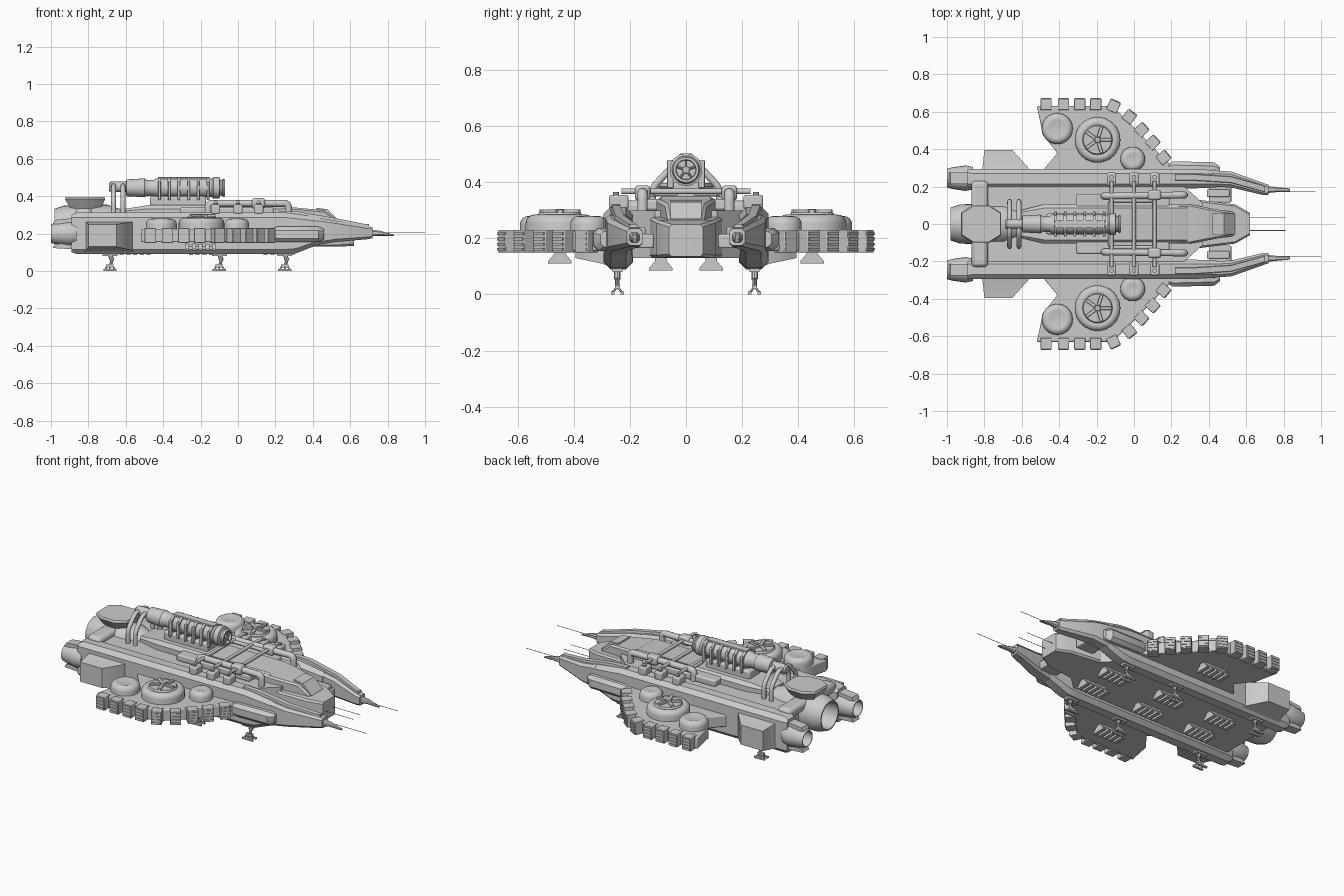
import bpy, bmesh, math
from math import sin, cos, pi, radians
from mathutils import Vector, Matrix


def finish(name, bm, bevel=0, angle=35):
    bmesh.ops.recalc_face_normals(bm, faces=bm.faces)
    me = bpy.data.meshes.new(name)
    bm.to_mesh(me)
    bm.free()
    me.shade_smooth()
    me.set_sharp_from_angle(angle=radians(angle))
    ob = bpy.data.objects.new(name, me)
    bpy.context.collection.objects.link(ob)
    if bevel:
        m = ob.modifiers.new("bevel", 'BEVEL')
        m.width, m.segments, m.limit_method = bevel, 2, 'ANGLE'
    return ob


def skin(name, rings, caps=True, bevel=0, closed=False):
    """Bridge equal-length rings of points into one surface."""
    bm = bmesh.new()
    vs = [[bm.verts.new(p) for p in r] for r in rings]
    n = len(vs[0])
    pairs = list(zip(vs, vs[1:])) + ([(vs[-1], vs[0])] if closed else [])
    for a, b in pairs:
        for i in range(n):
            bm.faces.new((a[i], a[(i + 1) % n], b[(i + 1) % n], b[i]))
    if caps:
        bm.faces.new(vs[0])
        bm.faces.new(vs[-1])
    return finish(name, bm, bevel)


def box(name, c, size, rot=0, bevel=0):
    bm = bmesh.new()
    bmesh.ops.create_cube(bm, size=1)
    bm.transform(Matrix.Translation(c) @ Matrix.Rotation(rot, 4, 'Z') @ Matrix.Diagonal((*size, 1)))
    return finish(name, bm, bevel)


def prism(name, pts, z0, z1, s=1, bevel=0):
    return skin(name, [[(x, y * s, z) for x, y in pts] for z in (z0, z1)], bevel=bevel)


def side_prism(name, pts, y0, y1, bevel=0):
    return skin(name, [[(x, y, z) for x, z in pts] for y in (y0, y1)], bevel=bevel)


def fuselage(name, stations, s=1):
    """Stations (x, y0, y1, z0, z1, chamfer): box sections with cut corners."""
    rings = []
    for x, a, b, lo, hi, c in stations:
        sec = [(a + c, lo), (b - c, lo), (b, lo + c), (b, hi - c),
               (b - c, hi), (a + c, hi), (a, hi - c), (a, lo + c)]
        rings.append([(x, y * s, z) for y, z in sec])
    return skin(name, rings)


def lathe(name, prof, o, axis='X', seg=28, closed=False):
    """Turn a profile of (distance, radius) about an axis through o."""
    rings = []
    for t, r in prof:
        ring = []
        for i in range(seg):
            u, v = r * cos(2 * pi * i / seg), r * sin(2 * pi * i / seg)
            ring.append((o[0] + t, o[1] + u, o[2] + v) if axis == 'X' else (o[0] + u, o[1] + v, o[2] + t))
        rings.append(ring)
    return skin(name, rings, caps=not closed, closed=closed)


def rod(name, a, b, r, seg=8):
    a, b = Vector(a), Vector(b)
    q = (b - a).to_track_quat('Z', 'Y')
    ring = [q @ Vector((r * cos(2 * pi * i / seg), r * sin(2 * pi * i / seg), 0)) for i in range(seg)]
    return skin(name, [[p + e for p in ring] for e in (a, b)])


def pipe(name, pts, r, fillet=0.025):
    """Tube along a path with rounded corners."""
    P = [Vector(p) for p in pts]
    path = [P[0]]
    for a, b, c in zip(P, P[1:], P[2:]):
        s, e = b + (a - b).normalized() * fillet, b + (c - b).normalized() * fillet
        path += [s * (1 - t) ** 2 + b * 2 * t * (1 - t) + e * t * t for t in (0, .25, .5, .75, 1)]
    path.append(P[-1])
    cu = bpy.data.curves.new(name, 'CURVE')
    cu.dimensions, cu.bevel_depth, cu.bevel_resolution, cu.use_fill_caps = '3D', r, 3, True
    sp = cu.splines.new('POLY')
    sp.points.add(len(path) - 1)
    for q, p in zip(sp.points, path):
        q.co = (*p, 1)
    ob = bpy.data.objects.new(name, cu)
    bpy.context.collection.objects.link(ob)
    bpy.ops.object.select_all(action='DESELECT')
    ob.select_set(True)
    bpy.context.view_layer.objects.active = ob
    bpy.ops.object.convert(target='MESH')


# Central hull, raised deck, nose and cockpit
prism("main_hull", [(-0.84, -0.2), (0.27, -0.2), (0.37, -0.11), (0.37, 0.11), (0.27, 0.2), (-0.84, 0.2)], 0.13, 0.30)
fuselage("nose", [(0.3, -0.135, 0.135, 0.13, 0.28, 0.01), (0.54, -0.105, 0.105, 0.13, 0.265, 0.01),
                  (0.62, -0.06, 0.06, 0.135, 0.25, 0.01)])
fuselage("cockpit", [(0.24, -0.105, 0.105, 0.25, 0.345, 0.01), (0.3, -0.105, 0.105, 0.25, 0.34, 0.01),
                     (0.46, -0.075, 0.075, 0.25, 0.325, 0.01), (0.53, -0.065, 0.065, 0.24, 0.275, 0.01)])
side_prism("cockpit_window", [(0.42, 0.28), (0.42, 0.338), (0.48, 0.33), (0.54, 0.27)], -0.055, 0.055)
fuselage("spine_deck", [(-0.62, -0.07, 0.07, 0.28, 0.33, 0.01), (-0.48, -0.105, 0.105, 0.28, 0.352, 0.02),
                        (0.27, -0.105, 0.105, 0.28, 0.352, 0.02), (0.31, -0.1, 0.1, 0.28, 0.33, 0.01)])
box("deck_plate", (-0.06, 0, 0.32), (0.5, 0.32, 0.04), bevel=0.008)
box("cannon_base", (-0.32, 0, 0.37), (0.3, 0.11, 0.06), bevel=0.01)

# Main engine with hollow nozzle, cowl and cross member
lathe("main_engine", [(-0.98, 0.088), (-0.93, 0.105), (-0.7, 0.11), (-0.58, 0.07), (-0.58, 0.01), (-0.85, 0.02),
                      (-0.86, 0.075), (-0.98, 0.08)], (0, 0, 0.245), closed=True)
skin("engine_cowl", [[(x, y, z) for x, y in ((x0, -w * .6), (x0 + .06, -w), (x1 - .06, -w), (x1, -w * .6),
                                            (x1, w * .6), (x1 - .06, w), (x0 + .06, w), (x0, w * .6))]
                     for x0, x1, w, z in ((-0.89, -0.74, 0.06, 0.32), (-0.925, -0.71, 0.1, 0.385), (-0.92, -0.715, 0.095, 0.397))])
box("engine_cross_member", (-0.825, 0, 0.305), (0.09, 0.46, 0.06), bevel=0.02)

# Dorsal cannon with rings and saddle
cannon = [(-0.6, 0.03), (-0.595, 0.045), (-0.5, 0.05), (-0.49, 0.043), (-0.45, 0.043), (-0.44, 0.05), (-0.14, 0.05),
          (-0.13, 0.058), (-0.1, 0.058), (-0.095, 0.042), (-0.085, 0.042), (-0.08, 0.05), (-0.07, 0.045),
          (-0.07, 0.036), (-0.085, 0.034)]
lathe("cannon_barrel", cannon, (0, 0, 0.445))
lathe("cannon_hub", [(-0.09, 0.014), (-0.072, 0.012)], (0, 0, 0.445), seg=12)
for i in range(5):
    a = 2 * pi * i / 5 + pi / 2
    rod("cannon_spoke", (-0.078, 0, 0.445), (-0.078, 0.034 * cos(a), 0.445 + 0.034 * sin(a)), 0.004)
for i in range(6):
    x = -0.42 + i * 0.052
    lathe("cannon_ring", [(-0.008, 0.058), (0.008, 0.058)], (x, 0, 0.445))
    for s in (1, -1):
        box("cannon_ring_clamp", (x, s * 0.056, 0.43), (0.014, 0.022, 0.1), bevel=0.004)

# Wing outline and outer armour block positions (x, y, angle)
wing = [(-0.5, 0.2), (-0.5, 0.27), (-0.41, 0.38), (-0.49, 0.48), (-0.5, 0.54), (-0.52, 0.63), (-0.12, 0.63),
        (-0.05, 0.57), (0.2, 0.31), (0.2, 0.2)]
blocks = [(-0.47, 0.64, 0), (-0.377, 0.64, 0), (-0.29, 0.64, 0), (-0.205, 0.64, 0), (-0.11, 0.63, -25),
          (-0.025, 0.573, -38), (0.04, 0.503, -46), (0.1, 0.435, -46), (0.157, 0.355, -50)]

for s in (1, -1):
    # Side boom and forward arm
    fuselage("side_boom", [(-0.89, 0.2, 0.29, 0.1, 0.3, 0.015), (-0.86, 0.19, 0.295, 0.09, 0.312, 0.025),
                           (0.25, 0.19, 0.295, 0.09, 0.312, 0.025), (0.31, 0.19, 0.295, 0.095, 0.305, 0.025),
                           (0.44, 0.195, 0.287, 0.145, 0.285, 0.02)], s)
    fuselage("forward_arm", [(0.42, 0.2, 0.287, 0.14, 0.285, 0.015), (0.52, 0.195, 0.28, 0.155, 0.27, 0.015),
                             (0.69, 0.155, 0.22, 0.17, 0.24, 0.012), (0.72, 0.155, 0.21, 0.175, 0.235, 0.01)], s)
    prism("boom_rail", [(0.25, 0.225), (0.25, 0.265), (0.5, 0.265), (0.7, 0.2), (0.7, 0.175), (0.48, 0.225)], 0.22, 0.252, s)
    skin("arm_ridge", [[(x, s * y, z) for y, z in ((yc - .022, zt - .04), (yc + .022, zt - .04), (yc + .015, zt), (yc - .015, zt))]
                       for x, yc, zt in ((0.22, 0.25, 0.322), (0.32, 0.25, 0.318), (0.52, 0.237, 0.283), (0.7, 0.187, 0.247))])
    fuselage("arm_pod", [(0.18, 0.27, 0.32, 0.165, 0.225, 0.012), (0.21, 0.27, 0.335, 0.155, 0.237, 0.02),
                         (0.43, 0.26, 0.33, 0.155, 0.237, 0.02), (0.46, 0.26, 0.305, 0.17, 0.225, 0.012)], s)
    box("arm_brace", (0.46, s * 0.165, 0.19), (0.12, 0.1, 0.05), bevel=0.006)
    fuselage("arm_tip", [(0.71, 0.165, 0.203, 0.185, 0.222, 0.008), (0.76, 0.17, 0.197, 0.19, 0.215, 0.006),
                         (0.835, 0.174, 0.19, 0.187, 0.194, 0.002)], s)
    rod("arm_antenna", (0.75, s * 0.172, 0.205), (1.0 if s < 0 else 0.97, s * 0.172, 0.205), 0.0016, 5)
    rod("nose_antenna", (0.6, s * 0.035, 0.19), (0.81, s * 0.035, 0.19), 0.0016, 5)

    # Rear flank housing and side engine
    skin("flank_housing", [[(x, s * y, z) for x, z in ((x0, z0), (x1, z0), (x1, z1), (x0, z1))]
                           for y, x0, x1, z0, z1 in ((0.27, -0.83, -0.56, 0.1, 0.27), (0.3, -0.81, -0.565, 0.11, 0.262),
                                                     (0.395, -0.8, -0.65, 0.13, 0.25))])
    lathe("side_engine", [(-1, 0.05), (-0.97, 0.058), (-0.9, 0.068), (-0.86, 0.06), (-0.86, 0.01), (-0.93, 0.015),
                          (-0.93, 0.045), (-1, 0.045)], (0, s * 0.245, 0.2), closed=True)
    for z in (0.265, 0.135):
        side_prism("engine_shroud", [(-0.99, z - .012), (-0.86, z - .02), (-0.86, z + .02), (-0.98, z + .008)],
                   s * 0.215, s * 0.275)

    # Wing plate with armour blocks and louvres
    prism("wing", wing, 0.155, 0.226, s, bevel=0.006)
    for x, y, a in blocks:
        r = radians(a) * s
        box("wing_armour_block", (x, s * y, 0.19), (0.06, 0.06, 0.08), r, bevel=0.003)
        n = Vector((-sin(r) * s, cos(r) * s, 0)) * 0.028
        for k in range(4):
            box("armour_louvre", (x + n.x, s * y + n.y, 0.162 + k * 0.018), (0.052, 0.012, 0.009), r)

    # Wing tanks
    for x, y, r, h in ((-0.41, 0.51, 0.083, 0.055), (-0.195, 0.45, 0.122, 0.06), (-0.007, 0.347, 0.066, 0.055)):
        prof = [(-0.03, r)] + [(h - 0.03 + 0.03 * sin(t * pi / 8), r - 0.03 + 0.03 * cos(t * pi / 8)) for t in range(5)]
        lathe("wing_tank", prof + [(h - 0.003, r - 0.04)], (x, s * y, 0.225), 'Z', 32)
    # Fan on the large tank
    lathe("fan_rim", [(0, 0.08), (0.01, 0.075), (0.01, 0.07)], (-0.195, s * 0.45, 0.282), 'Z')
    lathe("fan_hub", [(0, 0.018), (0.018, 0.014)], (-0.195, s * 0.45, 0.287), 'Z', 12)
    for i in range(5):
        a = 2 * pi * i / 5
        c = (-0.195 + 0.045 * cos(a), s * 0.45 + 0.045 * sin(a), 0.296)
        box("fan_blade", c, (0.06, 0.018, 0.016), a, bevel=0.003)

    # Deck pipework
    pipe("deck_pipe", [(-0.16, s * 0.15, 0.3), (-0.16, s * 0.15, 0.362), (0.27, s * 0.155, 0.362), (0.27, s * 0.155, 0.25)], 0.019)
    pipe("inner_deck_pipe", [(-0.13, s * 0.03, 0.36), (-0.13, s * 0.125, 0.36), (0.1, s * 0.125, 0.36)], 0.01)
    box("pipe_collar", (0.11, s * 0.155, 0.362), (0.07, 0.055, 0.055), bevel=0.012)
    for x in (-0.12, 0, 0.11):
        box("boom_clamp", (x, s * 0.24, 0.33), (0.05, 0.07, 0.05), bevel=0.008)
        lathe("clamp_bolt", [(0, 0.012), (0.012, 0.012)], (x, s * 0.25, 0.353), 'Z', 10)
    # Hoses feeding the cannon
    for x in (-0.685, -0.635):
        pipe("cannon_hose", [(x + 0.02, s * 0.12, 0.28), (x + 0.02, s * 0.12, 0.38), (x + 0.02, s * 0.05, 0.455), (x + 0.02, 0, 0.455)], 0.013)
    box("boom_vent", (0.45, s * 0.165, 0.225), (0.12, 0.04, 0.03), bevel=0.005)

    # Landing legs with splayed feet
    for x in (-0.685, -0.1, 0.25):
        y = s * 0.245
        box("leg_mount", (x, y, 0.09), (0.08, 0.035, 0.02))
        rod("leg_upper", (x, y, 0.095), (x + 0.012, y, 0.055), 0.012)
        rod("leg_lower", (x + 0.012, y, 0.058), (x, y, 0.025), 0.008)
        box("leg_ankle", (x, y, 0.027), (0.04, 0.018, 0.014))
        for dx in (-0.027, 0, 0.027):
            for dy in (-0.016, 0.016):
                rod("foot_strut", (x + dx * .5, y, 0.028), (x + dx, y + dy, 0.008), 0.004, 6)
        for dy in (-0.017, 0.017):
            box("foot_pad", (x, y + dy, 0.005), (0.07, 0.013, 0.01))

    # Underside vents, hung below hull and wings
    for x, y, z in ((0.22, 0.09, 0.13), (-0.18, 0.09, 0.13), (-0.55, 0.09, 0.13), (-0.2, 0.45, 0.155)):
        box("vent_neck", (x, s * y, z - 0.01), (0.16, 0.04, 0.03))
        for k in range(5):
            skin("vent_louvre", [[(x + dx + (k - 2) * 0.036, s * y + dy, zz) for dx, dy in ((-.011, -w), (.011, -w), (.011, w), (-.011, w))]
                                 for w, zz in ((0.02, z - 0.01), (0.042, z - 0.036), (0.042, z - 0.044))])

# Cross bars tying the booms together, cannon feed joint
for x in (-0.12, 0, 0.11):
    rod("cross_bar", (x, -0.23, 0.368), (x, 0.23, 0.368), 0.01, 12)
lathe("cannon_feed", [(-0.69, 0.02), (-0.68, 0.028), (-0.6, 0.028), (-0.59, 0.02)], (0, 0, 0.45), seg=20)
# Spare barrel ridge on top of the cannon
box("cannon_top_rail", (-0.29, 0, 0.497), (0.27, 0.045, 0.012), bevel=0.003)
